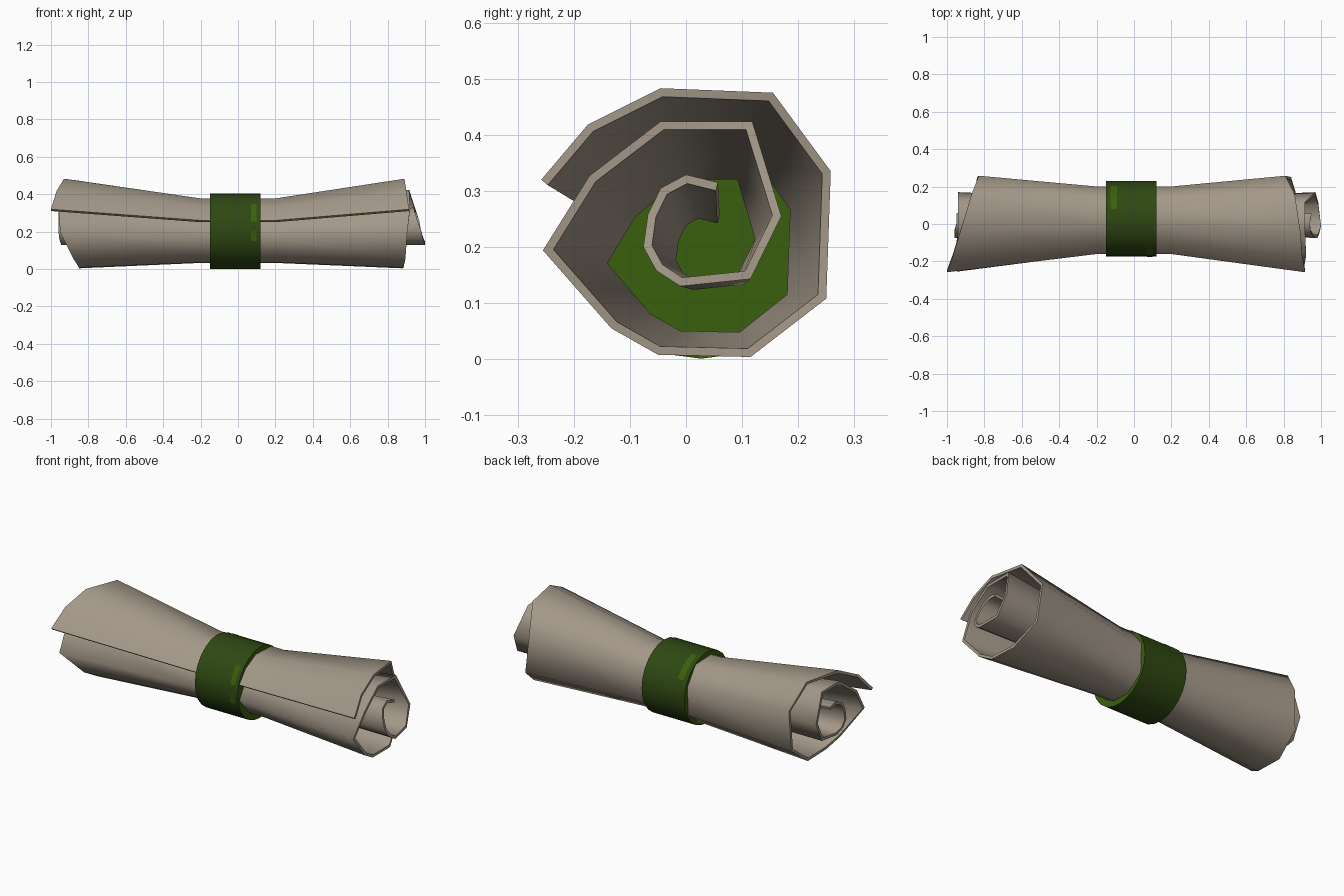
import bpy, bmesh, math
from mathutils import Vector

if "Cube" in bpy.data.objects:
    bpy.data.objects.remove(bpy.data.objects["Cube"])


def material(name, rgb):
    m = bpy.data.materials.new(name)
    m.diffuse_color = (*rgb, 1)
    m.use_nodes = True
    m.node_tree.nodes["Principled BSDF"].inputs["Base Color"].default_value = m.diffuse_color
    return m


paper = material("parchment", (0.37, 0.315, 0.25))
dark = material("dark green", (0.028, 0.065, 0.006))
light = material("bright green", (0.042, 0.115, 0.004))


def make_object(name, bm, mats, angle):
    bmesh.ops.recalc_face_normals(bm, faces=bm.faces)
    me = bpy.data.meshes.new(name)
    bm.to_mesh(me)
    bm.free()
    ob = bpy.data.objects.new(name, me)
    bpy.context.collection.objects.link(ob)
    for m in mats:
        me.materials.append(m)
    bpy.ops.object.select_all(action='DESELECT')
    ob.select_set(True)
    bpy.context.view_layer.objects.active = ob
    bpy.ops.object.shade_smooth_by_angle(angle=math.radians(angle))
    return ob


# Spiral from the core outward: y, z, left end x, right end x
SPIRAL = [
    (0.057, 0.315, -0.95, 0.95), (0.0, 0.329, -0.95, 0.94),
    (-0.045, 0.305, -0.96, 0.945), (-0.068, 0.258, -0.96, 0.96),
    (-0.076, 0.2, -0.96, 0.98), (-0.053, 0.158, -0.955, 0.99),
    (-0.01, 0.13, -0.945, 1.0), (0.115, 0.143, -0.94, 0.985),
    (0.17, 0.255, -0.94, 0.97), (0.118, 0.424, -0.94, 0.915),
    (-0.045, 0.424, -0.94, 0.915), (-0.172, 0.327, -0.96, 0.92),
    (-0.255, 0.194, -0.95, 0.905), (-0.133, 0.055, -0.88, 0.895),
    (-0.05, 0.008, -0.85, 0.885), (0.115, 0.004, -0.85, 0.88),
    (0.25, 0.108, -0.84, 0.84), (0.258, 0.335, -0.83, 0.81),
    (0.155, 0.475, -0.87, 0.86), (-0.045, 0.483, -0.93, 0.89),
    (-0.175, 0.418, -0.97, 0.9), (-0.258, 0.32, -1.0, 0.915),
]
THICK = 0.015


def inward(pts, i):
    # mitred offset towards the left of the path (the spiral's inside)
    n = []
    for a, b in ((i - 1, i), (i, i + 1)):
        if a >= 0 and b < len(pts):
            d = (pts[b] - pts[a]).normalized()
            n.append(Vector((-d.y, d.x)))
    m = sum(n, Vector((0, 0))).normalized()
    return pts[i] + m * (THICK / m.dot(n[0]))


# Rolled sheet: flared ends, narrow straight waist
ends = [Vector(p[:2]) for p in SPIRAL]
waist = [Vector((0.02 + 0.70 * p.x, 0.03 + 0.72 * p.y)) for p in ends]
bm = bmesh.new()
grid = []
for i, p in enumerate(SPIRAL):
    rows = []
    for pts in ((ends, waist, waist, ends), None):
        if pts:
            q = [s[i] for s in pts]
        else:
            q = [inward(s, i) for s in (ends, waist, waist, ends)]
        rows.append([bm.verts.new((x, v.x, v.y))
                     for x, v in zip((p[2], -0.2, 0.2, p[3]), q)])
    grid.append(rows[0] + rows[1][::-1])     # closed loop around the sheet
for a, b in zip(grid, grid[1:]):
    for k in range(8):
        j = (k + 1) % 8
        bm.faces.new((a[k], a[j], b[j], b[k]))
for g in (grid[0], grid[-1]):
    for k in range(3):
        bm.faces.new((g[k], g[k + 1], g[6 - k], g[7 - k]))
make_object("rolled_sheet", bm, [paper], 75)

# Band: closed cylinder around the waist, brighter end faces
CY, CZ, R, SIDES = 0.027, 0.203, 0.202, 24


def arc_row(x, angles, r):
    return [bm.verts.new((x, CY + r * math.cos(a), CZ + r * math.sin(a)))
            for a in angles]


bm = bmesh.new()
angles = [math.tau * k / SIDES for k in range(SIDES)]
left, right = arc_row(-0.15, angles, R), arc_row(0.12, angles, R)
for k in range(SIDES):
    j = (k + 1) % SIDES
    bm.faces.new((left[k], left[j], right[j], right[k]))
for cap in (left, right):
    bm.faces.new(cap).material_index = 1
make_object("band", bm, [dark, light], 40)

# Small bright scuffs lying on the band
bm = bmesh.new()
for x0, x1, a0, a1 in ((0.07, 0.1, 135, 165), (0.07, 0.1, 180, 195),
                       (-0.125, -0.09, 30, 75)):
    arc = [math.radians(a) for a in range(a0, a1 + 1, 15)]
    l, r = arc_row(x0, arc, R + 0.0015), arc_row(x1, arc, R + 0.0015)
    for k in range(len(arc) - 1):
        bm.faces.new((l[k], r[k], r[k + 1], l[k + 1]))
make_object("band_scuffs", bm, [light], 40)
